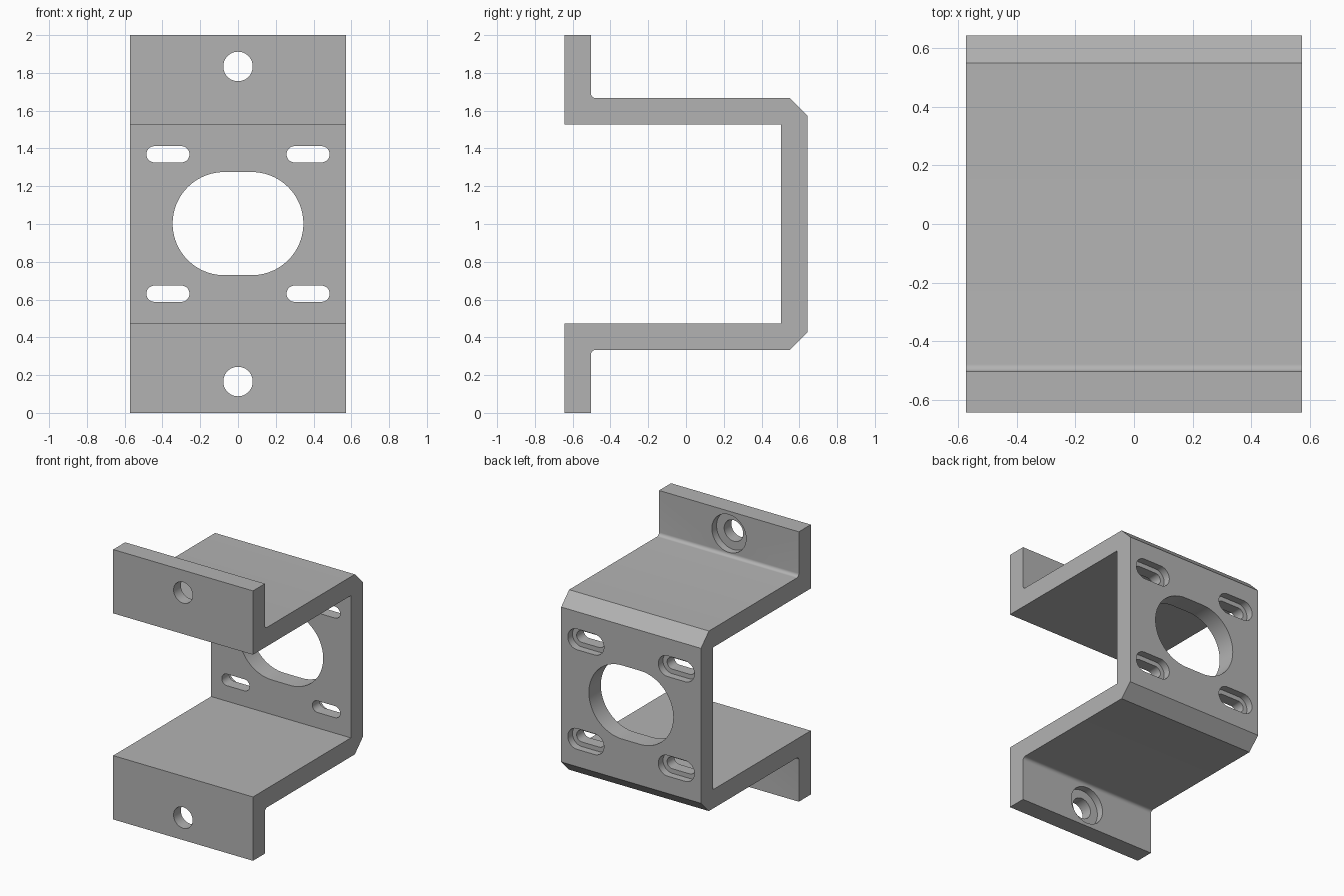
import bpy, bmesh
from math import sin, cos, pi, radians

cube = bpy.data.objects.get("Cube")
if cube:
    bpy.data.objects.remove(cube)

HALF_W, HALF_D, MID, T = 0.573, 0.643, 1.0, 0.14

grey = bpy.data.materials.new("satin_grey")
grey.use_nodes = True
colour = (0.45, 0.45, 0.45, 1)
grey.diffuse_color = colour
grey.node_tree.nodes["Principled BSDF"].inputs["Base Color"].default_value = colour


def new_object(name, bm):
    bmesh.ops.recalc_face_normals(bm, faces=bm.faces)
    mesh = bpy.data.meshes.new(name)
    bm.to_mesh(mesh)
    bm.free()
    mesh.materials.append(grey)
    obj = bpy.data.objects.new(name, mesh)
    bpy.context.collection.objects.link(obj)
    return obj


def extrude(bm, points, vector):
    face = bm.faces.new([bm.verts.new(p) for p in points])
    ext = bmesh.ops.extrude_face_region(bm, geom=[face])["geom"]
    verts = [v for v in ext if isinstance(v, bmesh.types.BMVert)]
    bmesh.ops.translate(bm, verts=verts, vec=vector)


def slot(bm, x, z, radius, half_flat, y0, y1, steps=32):
    """Round-ended prism along y; half_flat = 0 gives a cylinder."""
    pts = []
    for side in (1, -1):
        for i in range(steps + 1):
            if half_flat == 0 and i == steps:
                continue
            a = -pi / 2 + pi * i / steps
            pts.append((x + side * (half_flat + radius * cos(a)), y0,
                        z + side * radius * sin(a)))
    extrude(bm, pts, (0, y1 - y0, 0))


# Bent hat-section plate: upper half of the profile, then mirrored below
web_top, chamfer, fillet = 0.667, 0.093, 0.025
inner_y = -HALF_D + T
outer = [(inner_y, 1.0)]
for i in range(9):
    a = pi + pi / 2 * i / 8
    outer.append((inner_y + fillet * (1 + cos(a)), web_top + fillet * (1 + sin(a))))
outer += [(HALF_D - chamfer, web_top), (HALF_D, web_top - chamfer)]
inner = [(HALF_D - T, web_top - T), (-HALF_D, web_top - T), (-HALF_D, 1.0)]


def flip(points):
    return [(y, -z) for y, z in reversed(points)]


profile = outer + flip(outer) + flip(inner) + inner
bm = bmesh.new()
extrude(bm, [(-HALF_W, y, z + MID) for y, z in profile], (2 * HALF_W, 0, 0))
bracket = new_object("bracket", bm)

# Through holes and the wider recesses behind them
holes, recesses = bmesh.new(), bmesh.new()
slot(holes, 0, MID + 0.002, 0.273, 0.073, 0.3, 0.9, 48)
for s in (1, -1):
    z = MID + s * 0.834
    slot(holes, 0, z, 0.078, 0, -0.9, -0.3)
    slot(recesses, 0, z, 0.14, 0, inner_y - 0.055, inner_y + 0.1)
    for x in (0.371, -0.371):
        z = MID + s * 0.369
        slot(holes, x, z, 0.043, 0.071, 0.3, 0.9)
        slot(recesses, x, z, 0.077, 0.071, HALF_D - 0.055, HALF_D + 0.1)

for name, cutter_bm in (("hole_cutter", holes), ("recess_cutter", recesses)):
    cutter = new_object(name, cutter_bm)
    cutter.hide_render = True
    cutter.hide_set(True)
    mod = bracket.modifiers.new(name, 'BOOLEAN')
    mod.operation, mod.solver, mod.object = 'DIFFERENCE', 'EXACT', cutter

# Bake the cuts and drop the cutters
mesh = bpy.data.meshes.new_from_object(
    bracket.evaluated_get(bpy.context.evaluated_depsgraph_get()))
bracket.modifiers.clear()
bracket.data = mesh
for name in ("hole_cutter", "recess_cutter"):
    bpy.data.objects.remove(bpy.data.objects[name])

bpy.ops.object.select_all(action='DESELECT')
bracket.select_set(True)
bpy.context.view_layer.objects.active = bracket
bpy.ops.object.shade_smooth_by_angle(angle=radians(30))
